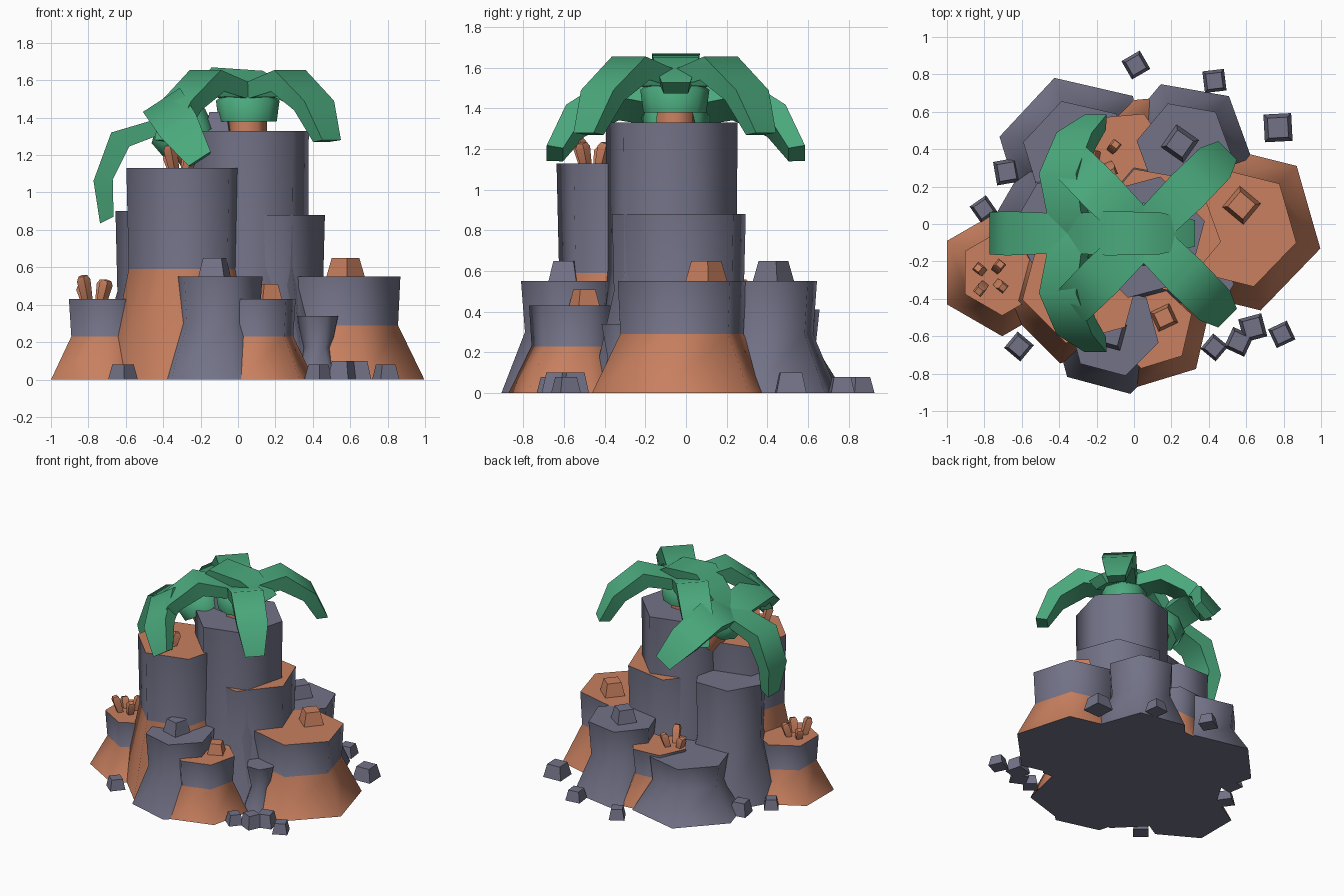
import bpy, bmesh, math
from mathutils import Matrix, Vector

if "Cube" in bpy.data.objects:
    bpy.data.objects.remove(bpy.data.objects["Cube"])


def material(name, rgb):
    m = bpy.data.materials.new(name)
    m.diffuse_color = (*rgb, 1)
    m.use_nodes = True
    m.node_tree.nodes["Principled BSDF"].inputs["Base Color"].default_value = m.diffuse_color
    return m


SLATE, CLAY, LEAF = 0, 1, 2
MATS = [material("slate grey", (0.17, 0.17, 0.245)),
        material("clay orange", (0.58, 0.215, 0.115)),
        material("leaf green", (0.07, 0.40, 0.205))]


def add_object(name, bm, matrix=Matrix()):
    bmesh.ops.recalc_face_normals(bm, faces=bm.faces)
    # Soft sides, sharp rims
    for f in bm.faces:
        f.smooth = True
    for e in bm.edges:
        e.smooth = e.calc_face_angle(0) < math.radians(62)
    me = bpy.data.meshes.new(name)
    bm.to_mesh(me)
    bm.free()
    for m in MATS:
        me.materials.append(m)
    ob = bpy.data.objects.new(name, me)
    ob.matrix_world = matrix
    bpy.context.collection.objects.link(ob)
    return ob


def loft(name, rings, band_mats, cap_mats, matrix=Matrix()):
    """Join equal-length rings of points; colour each band and both end caps."""
    bm = bmesh.new()
    vr = [[bm.verts.new(p) for p in ring] for ring in rings]
    n = len(vr[0])
    for a, b, mat in zip(vr, vr[1:], band_mats):
        for i in range(n):
            j = (i + 1) % n
            bm.faces.new((a[i], a[j], b[j], b[i])).material_index = mat
    bm.faces.new(vr[0][::-1]).material_index = cap_mats[0]
    bm.faces.new(vr[-1]).material_index = cap_mats[1]
    return add_object(name, bm, matrix)


def ring(r, z, n, phase=0):
    return [(r * math.cos(math.radians(phase) + math.tau * i / n),
             r * math.sin(math.radians(phase) + math.tau * i / n), z) for i in range(n)]


def column(name, x, y, phase, r_base, r_mid, r_top, z_mid, z_top, skirt, top):
    rings = [ring(r_base, 0, 6, phase), ring(r_mid, z_mid, 6, phase), ring(r_top, z_top, 6, phase)]
    loft(name, rings, [skirt, SLATE], [SLATE, top], Matrix.Translation((x, y, 0)))


def stone(name, x, y, z, r, h, phase, mat):
    rings = [ring(r, 0, 4, phase), ring(r * 0.72, h, 4, phase)]
    loft(name, rings, [mat], [mat, mat], Matrix.Translation((x, y, z)))


# Rock columns: flared skirt below, upright block above
column("tall_column", 0.055, -0.07, 15, 0.42, 0.33, 0.335, 0.60, 1.33, SLATE, SLATE)
column("second_column", -0.28, -0.32, 15, 0.44, 0.315, 0.328, 0.59, 1.13, CLAY, CLAY)
column("right_inner_column", 0.12, -0.035, -10, 0.46, 0.34, 0.35, 0.50, 0.88, SLATE, CLAY)
column("left_inner_column", -0.38, -0.02, 0, 0.40, 0.265, 0.275, 0.47, 0.90, SLATE, SLATE)
column("left_column", -0.705, -0.26, 30, 0.34, 0.215, 0.23, 0.23, 0.43, CLAY, CLAY)
column("front_column", -0.11, -0.57, 45, 0.35, 0.23, 0.25, 0.30, 0.55, SLATE, SLATE)
column("front_right_column", 0.09, -0.55, 17, 0.33, 0.215, 0.228, 0.23, 0.43, CLAY, CLAY)
column("right_column", 0.55, -0.02, -14, 0.46, 0.315, 0.328, 0.29, 0.55, CLAY, CLAY)
column("back_right_column", 0.27, 0.40, -10, 0.37, 0.24, 0.26, 0.29, 0.55, SLATE, SLATE)
column("back_column", -0.04, 0.39, 5, 0.31, 0.20, 0.22, 0.23, 0.43, CLAY, CLAY)
column("back_left_column", -0.30, 0.37, 47, 0.43, 0.28, 0.30, 0.23, 0.41, SLATE, SLATE)
column("small_column", 0.425, -0.32, 0, 0.14, 0.075, 0.11, 0.17, 0.34, SLATE, SLATE)

# Stones lying on top of the columns
for name, x, y, z, r, h, phase, mat in [
        ("right_top_stone", 0.575, 0.10, 0.55, 0.103, 0.10, 5, CLAY),
        ("back_top_stone", 0.245, 0.43, 0.55, 0.103, 0.10, 10, SLATE),
        ("front_top_stone", -0.125, -0.59, 0.55, 0.10, 0.10, 30, SLATE),
        ("front_right_top_stone", 0.16, -0.50, 0.43, 0.08, 0.08, 70, CLAY),
        ("tall_top_stone", -0.10, -0.03, 1.33, 0.09, 0.10, 35, SLATE)]:
    stone(name, x, y, z, r, h, phase, mat)

# Loose stones on the ground
for i, (x, y, r, h, phase) in enumerate([
        (0.01, 0.85, 0.08, 0.08, 75), (0.43, 0.765, 0.082, 0.08, 52), (0.77, 0.515, 0.105, 0.10, 48),
        (-0.68, 0.28, 0.09, 0.10, 55), (-0.805, 0.08, 0.075, 0.08, 80), (-0.615, -0.655, 0.08, 0.08, 5),
        (0.43, -0.66, 0.075, 0.08, 5), (0.56, -0.63, 0.085, 0.10, 20), (0.635, -0.555, 0.09, 0.10, 60),
        (0.79, -0.59, 0.078, 0.08, 70)]):
    stone("ground_stone_%d" % (i + 1), x, y, 0, r, h, phase, SLATE)


# Clusters of leaning crystals
def crystals(name, x, y, z, spread, count):
    for i in range(count):
        a = math.tau * i / count + 0.9
        m = (Matrix.Translation((x + spread * math.cos(a), y + spread * math.sin(a), z - 0.01))
             @ Matrix.Rotation(a, 4, 'Z') @ Matrix.Rotation(math.radians(17), 4, 'Y'))
        h = 0.08 + 0.05 * ((i * 2 + 1) % 3) / 2
        rings = [ring(0.028, 0, 4, 45), ring(0.037, h * 0.88, 4, 45), ring(0.024, h + 0.01, 4, 45)]
        loft("%s_%d" % (name, i + 1), rings, [CLAY] * 2, [CLAY] * 2, m)


crystals("left_crystal", -0.77, -0.285, 0.43, 0.055, 4)
crystals("second_crystal", -0.31, -0.46, 1.13, 0.05, 4)
crystals("back_crystal", -0.15, 0.36, 0.43, 0.05, 3)

# Leaf path: (distance out, height, half width) along the upper side, then the lower side
UPPER = [(0.0, 0.06, 0.105), (0.32, 0.155, 0.118), (0.54, -0.01, 0.113), (0.635, -0.22, 0.07)]
LOWER = [(0.0, -0.02, 0.095), (0.28, 0.04, 0.105), (0.45, -0.06, 0.10), (0.555, -0.23, 0.06)]


def palm(name, origin, tilt, phase):
    base = Matrix.Translation(origin) @ Matrix.Rotation(math.radians(tilt), 4, 'Y')
    loft(name + "_trunk", [ring(0.12, -0.5, 6), ring(0.10, -0.08, 6)], [CLAY], [CLAY] * 2, base)
    loft(name + "_collar", [ring(0.155, -0.12, 8), ring(0.17, -0.01, 8), ring(0.10, 0.05, 8)],
         [LEAF] * 2, [LEAF] * 2, base)
    for k in range(4):
        rings = [[(u[0], -u[2], u[1]), (u[0], u[2], u[1]), (l[0], l[2], l[1]), (l[0], -l[2], l[1])]
                 for u, l in zip(UPPER, LOWER)]
        turn = Matrix.Rotation(math.radians(phase + 90 * k), 4, 'Z')
        loft("%s_leaf_%d" % (name, k + 1), rings, [LEAF] * 3, [LEAF] * 2, base @ turn)


# Upright palm and leaning palm
palm("upright_palm", Vector((0.052, -0.055, 1.50)), 0, 45)
palm("leaning_palm", Vector((-0.325, -0.05, 1.365)), -33, 0)
